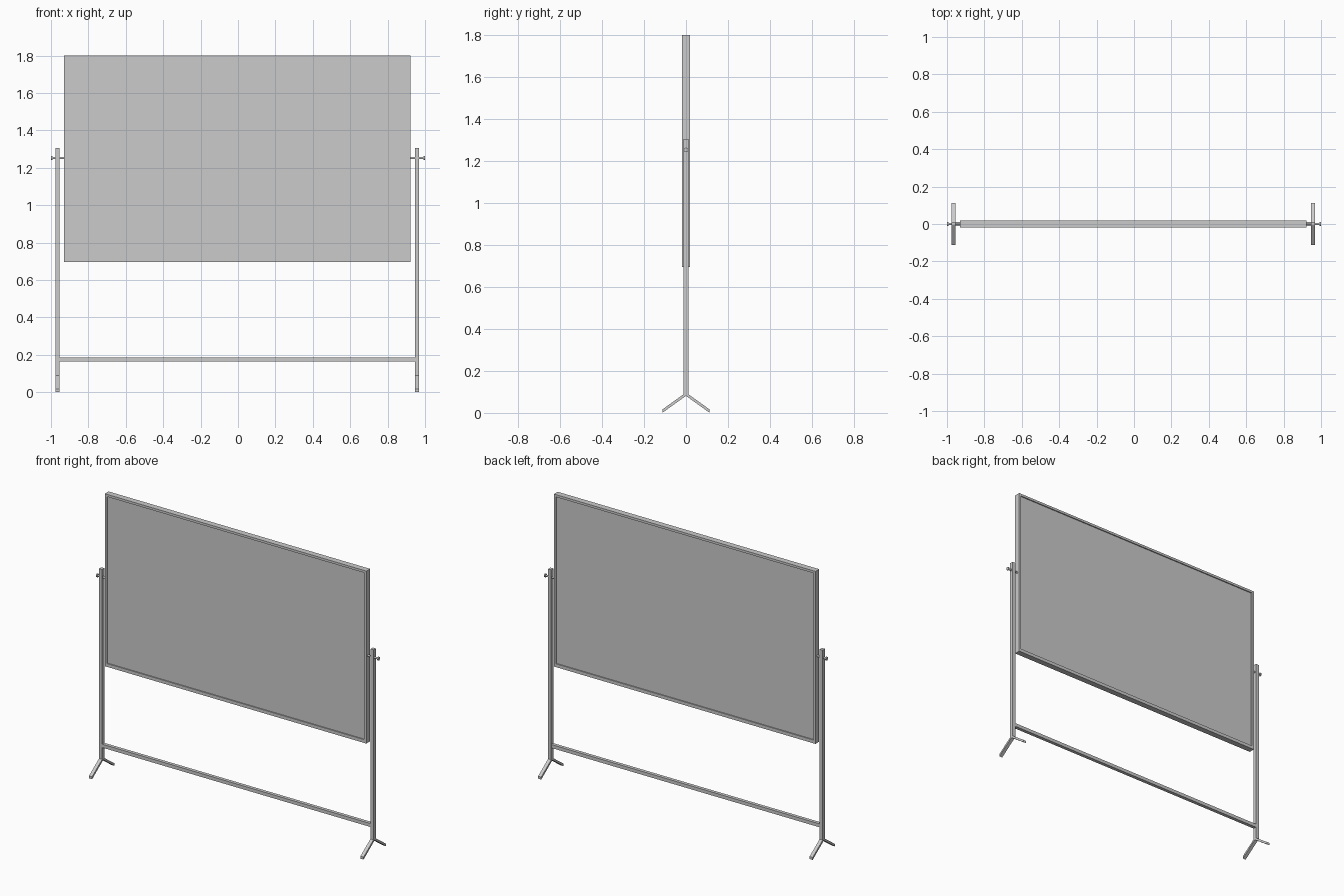
import bpy, math

if "Cube" in bpy.data.objects:
    bpy.data.objects.remove(bpy.data.objects["Cube"])

CX = -0.004        # stand centre
PX = 0.962         # post offset from the stand centre


def box(name, x0, x1, y0, y1, z0, z1):
    bpy.ops.mesh.primitive_cube_add(
        size=1, location=((x0 + x1) / 2, (y0 + y1) / 2, (z0 + z1) / 2))
    ob = bpy.context.object
    ob.name = name
    ob.scale = (x1 - x0, y1 - y0, z1 - z0)
    bpy.ops.object.transform_apply(location=False, rotation=False, scale=True)
    return ob


def rod(name, x0, x1, z, r):
    bpy.ops.mesh.primitive_cylinder_add(
        vertices=16, radius=r, depth=abs(x1 - x0),
        location=((x0 + x1) / 2, 0, z), rotation=(0, math.pi / 2, 0))
    ob = bpy.context.object
    ob.name = name
    bpy.ops.object.shade_smooth_by_angle()


def prism(name, profile, x0, x1):
    # extrude a (y, z) profile along x
    n = len(profile)
    verts = [(x, y, z) for x in (x0, x1) for y, z in profile]
    faces = [tuple(reversed(range(n))), tuple(range(n, 2 * n))]
    faces += [(i, (i + 1) % n, n + (i + 1) % n, n + i) for i in range(n)]
    me = bpy.data.meshes.new(name)
    me.from_pydata(verts, [], faces)
    ob = bpy.data.objects.new(name, me)
    bpy.context.collection.objects.link(ob)


# board: recessed panel inside a four-sided frame
L, R, B, T = CX - 0.927, CX + 0.927, 0.695, 1.80
SIDE, BOTTOM, D = 0.015, 0.021, 0.019
box("board_panel", L + SIDE, R - SIDE, -0.012, 0.012, B + BOTTOM, T - SIDE)
box("frame_top", L, R, -D, D, T - SIDE, T)
box("frame_bottom", L, R, -D, D, B, B + BOTTOM)
box("frame_left", L, L + SIDE, -D, D, B + BOTTOM, T - SIDE)
box("frame_right", R - SIDE, R, -D, D, B + BOTTOM, T - SIDE)

# crossbar between the posts
box("crossbar", CX - PX + 0.011, CX + PX - 0.011, -0.011, 0.011, 0.164, 0.186)

# splayed foot as an inverted V with vertical end cuts
FOOT = [(-0.113, 0.0), (0, 0.081), (0.113, 0.0),
        (0.113, 0.016), (0, 0.097), (-0.113, 0.016)]

for side, s in (("left", -1), ("right", 1)):
    x = CX + s * PX
    box(side + "_post", x - 0.011, x + 0.011, -0.012, 0.012, 0.088, 1.305)
    prism(side + "_foot", FOOT, x - 0.011, x + 0.011)
    # pivot shaft through the post with an end knob
    rod(side + "_pivot_shaft", CX + s * 0.925, s * 0.995, 1.252, 0.006)
    rod(side + "_pivot_knob", s * 0.993, s * 1.0, 1.252, 0.011)
